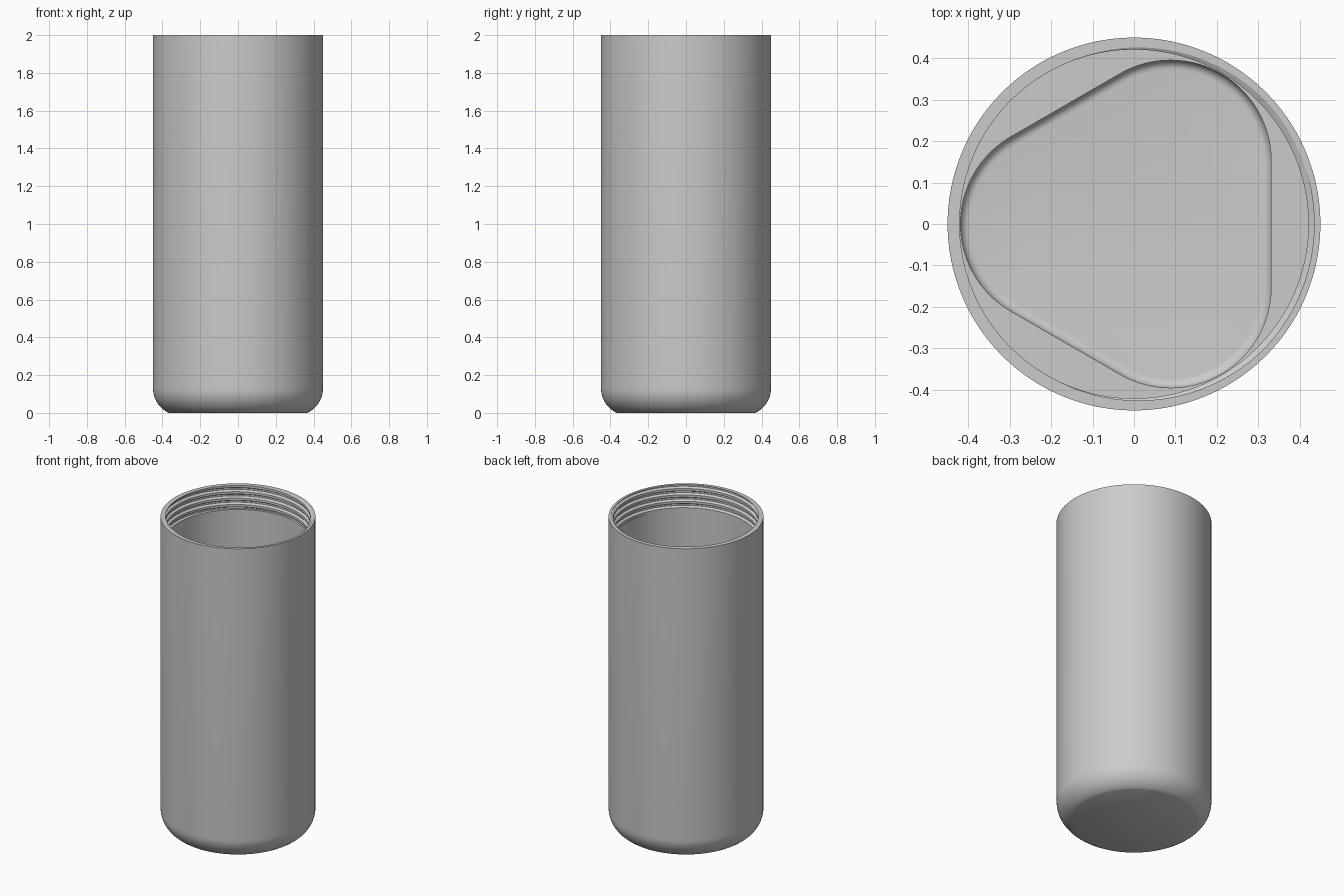
import bpy, bmesh, math

if "Cube" in bpy.data.objects:
    bpy.data.objects.remove(bpy.data.objects["Cube"], do_unlink=True)

N = 192                        # segments around the axis
HEIGHT, OUTER, BORE, ROOT = 2.0, 0.45, 0.421, 0.435
PITCH, THREAD_END = 0.041, 1.846
SHELF, FLOOR = 0.18, 0.11
CORNER_DIST, CORNER_R, FILLET = 0.176, 0.243, 0.023

bm = bmesh.new()


def circle(radius):
    return lambda a: radius


def rounded_triangle(inset):
    """Polar radius of a three-cornered pocket, pulled in by inset."""
    r = CORNER_R - inset
    third = math.pi / 3
    tangent = math.atan2(r * math.sin(third), CORNER_DIST + r * math.cos(third))

    def radius(a):
        phi = abs((a - math.pi + third) % (2 * third) - third)
        if phi <= tangent:
            return CORNER_DIST * math.cos(phi) + math.sqrt(r * r - (CORNER_DIST * math.sin(phi)) ** 2)
        return (CORNER_DIST / 2 + r) / math.cos(third - phi)
    return radius


def thread_radius(u):
    """Trapezoidal groove: root near whole turns, crest between them."""
    off = abs(u - round(u))
    t = min(max((off - 0.12) / 0.2, 0), 1)
    return ROOT + (BORE - ROOT) * t


def add_row(point):
    """Open row of points, its ends meeting after one turn."""
    row = []
    for i in range(N + 1):
        a = math.tau * i / N
        r, z = point(a)
        row.append(bm.verts.new((r * math.cos(a), r * math.sin(a), z)))
    return row


def ring(shape, z):
    return add_row(lambda a: (shape(a), z))


def thread_row(u):
    def point(a):
        z = HEIGHT + PITCH * (u + a / math.tau)
        z = min(max(z, THREAD_END), HEIGHT)
        return thread_radius((z - HEIGHT) / PITCH - a / math.tau), z
    return add_row(point)


# Outer wall, from the base up the truncated rounding to the rim
rows = []
EDGE_R, SWEEP = 0.142, math.radians(66)
for i in range(13):
    a = SWEEP * (1 - i / 12)
    z = EDGE_R * (math.sin(SWEEP) - math.sin(a))
    rows.append(ring(circle(OUTER - EDGE_R * (1 - math.cos(a))), z))
rows.append(ring(circle(OUTER), HEIGHT))

# Helical thread inside the mouth
for turn in range(1, -7, -1):
    for step in (0.32, 0.12, -0.12, -0.32):
        rows.append(thread_row(turn + step))

# Plain bore, shelf, and the pocket with a filleted floor
rows.append(ring(circle(BORE), THREAD_END))
rows.append(ring(circle(BORE), SHELF))
rows.append(ring(rounded_triangle(0), SHELF))
for i in range(7):
    a = math.pi / 2 * i / 6
    rows.append(ring(rounded_triangle(FILLET * (1 - math.cos(a))),
                     FLOOR + FILLET * (1 - math.sin(a))))

# Skin between rows, close base and floor, weld the seam
for low, high in zip(rows, rows[1:]):
    for i in range(N):
        bm.faces.new((low[i], low[i + 1], high[i + 1], high[i]))
bm.faces.new(rows[0][:N][::-1])
bm.faces.new(rows[-1][:N])
bmesh.ops.remove_doubles(bm, verts=bm.verts, dist=0.00002)
bmesh.ops.recalc_face_normals(bm, faces=bm.faces)

mesh = bpy.data.meshes.new("container_body")
bm.to_mesh(mesh)
bm.free()
body = bpy.data.objects.new("container_body", mesh)
bpy.context.collection.objects.link(body)

# Single plain grey
grey = bpy.data.materials.new("plain_grey")
grey.use_nodes = True
colour = (0.6, 0.6, 0.6, 1)
grey.diffuse_color = colour
grey.node_tree.nodes["Principled BSDF"].inputs["Base Color"].default_value = colour
mesh.materials.append(grey)

bpy.ops.object.select_all(action="DESELECT")
body.select_set(True)
bpy.context.view_layer.objects.active = body
bpy.ops.object.shade_smooth_by_angle(angle=math.radians(30))
